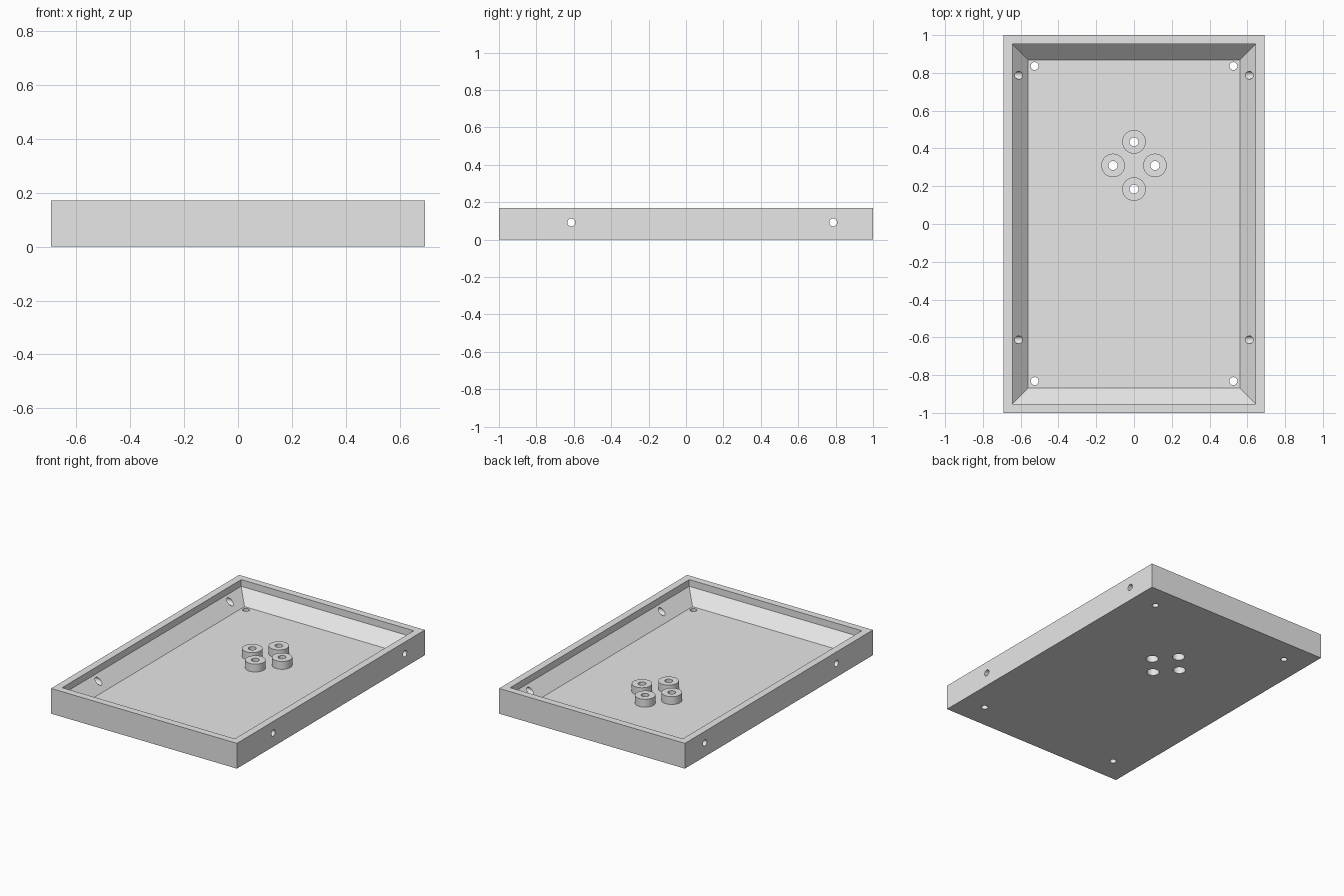
import bpy, bmesh, math
from mathutils import Matrix, Vector

if "Cube" in bpy.data.objects:
    bpy.data.objects.remove(bpy.data.objects["Cube"])

grey = bpy.data.materials.new("light_grey")
grey.diffuse_color = (0.8, 0.8, 0.8, 1)
grey.use_nodes = True
grey.node_tree.nodes["Principled BSDF"].inputs["Base Color"].default_value = grey.diffuse_color

FLOOR, LIP, TOP = 0.042, 0.125, 0.17
BOSS_TOP = 0.095


def make_object(name, bm):
    bmesh.ops.recalc_face_normals(bm, faces=bm.faces)
    mesh = bpy.data.meshes.new(name)
    bm.to_mesh(mesh)
    bm.free()
    mesh.materials.append(grey)
    obj = bpy.data.objects.new(name, mesh)
    bpy.context.collection.objects.link(obj)
    return obj


def cylinders(name, specs):
    """One object of separate cylinders, each given as (start, end, radius)."""
    bm = bmesh.new()
    for start, end, radius in specs:
        a, b = Vector(start), Vector(end)
        rot = (b - a).to_track_quat('Z', 'Y').to_matrix().to_4x4()
        bmesh.ops.create_cone(bm, cap_ends=True, segments=32, radius1=radius,
                              radius2=radius, depth=(b - a).length,
                              matrix=Matrix.Translation((a + b) / 2) @ rot)
    return make_object(name, bm)


def combine(target, tool, operation):
    mod = target.modifiers.new(tool.name, 'BOOLEAN')
    mod.operation = operation
    mod.solver = 'EXACT'
    mod.object = tool
    bpy.context.view_layer.objects.active = target
    bpy.ops.object.modifier_apply(modifier=mod.name)
    bpy.data.objects.remove(tool)


# Tray: rectangular rings from the underside, over the rim, down to the floor
bm = bmesh.new()
rings = []
for hx, hy, z in [(0.692, 1, 0), (0.692, 1, TOP), (0.643, 0.952, TOP),
                  (0.643, 0.952, LIP), (0.56, 0.869, FLOOR)]:
    rings.append([bm.verts.new((sx * hx, sy * hy, z))
                  for sx, sy in [(-1, -1), (1, -1), (1, 1), (-1, 1)]])
for lower, upper in zip(rings, rings[1:]):
    for i in range(4):
        j = (i + 1) % 4
        bm.faces.new((lower[i], lower[j], upper[j], upper[i]))
bm.faces.new(rings[0])
bm.faces.new(rings[-1])
tray = make_object("tray", bm)

# Four raised bosses in a diamond
diamond = [(0, 0.435), (0, 0.185), (-0.111, 0.31), (0.111, 0.31)]
combine(tray, cylinders("bosses", [((x, y, 0.02), (x, y, BOSS_TOP), 0.0625)
                                   for x, y in diamond]), 'UNION')

# Wide pockets under the bosses
combine(tray, cylinders("pockets", [((x, y, -0.05), (x, y, 0.055), 0.039)
                                    for x, y in diamond]), 'DIFFERENCE')

# Screw holes: through the bosses, floor corners and side walls
holes = [((x, y, -0.05), (x, y, 0.15), 0.024) for x, y in diamond]
holes += [((x, y, -0.05), (x, y, 0.06), 0.021)
          for x in (-0.526, 0.526) for y in (-0.832, 0.836)]
holes += [((-0.8, y, 0.092), (0.8, y, 0.092), 0.021) for y in (-0.613, 0.787)]
combine(tray, cylinders("screw_holes", holes), 'DIFFERENCE')

# Smooth round walls, sharp edges elsewhere
bpy.ops.object.select_all(action='DESELECT')
tray.select_set(True)
bpy.context.view_layer.objects.active = tray
bpy.ops.object.shade_smooth_by_angle(angle=math.radians(30))
